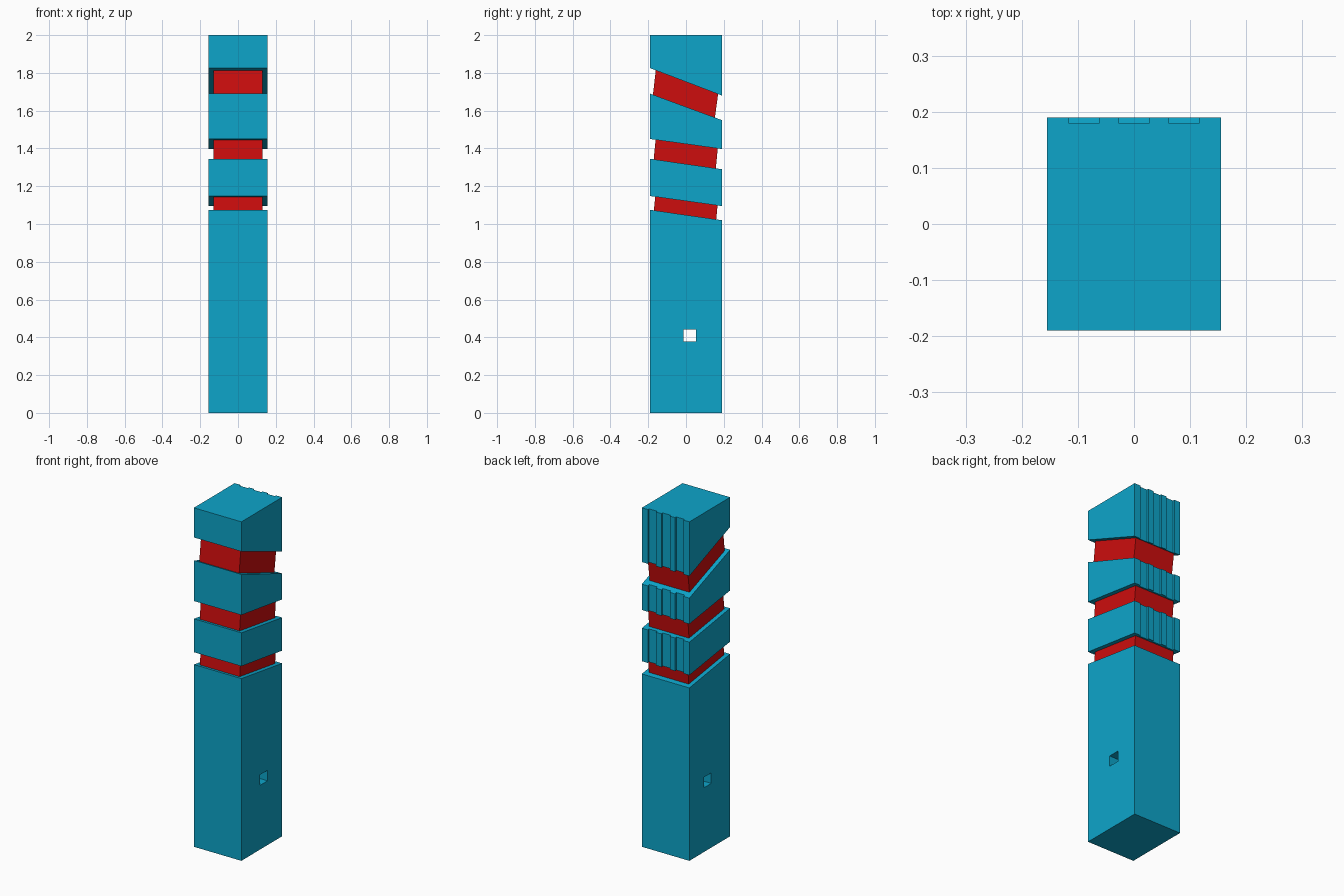
import bpy
import bmesh

old = bpy.data.objects.get("Cube")
if old:
    bpy.data.objects.remove(old, do_unlink=True)

HALF_X, HALF_Y = 0.155, 0.19


def make_material(name, rgb):
    mat = bpy.data.materials.new(name)
    mat.use_nodes = True
    mat.diffuse_color = (*rgb, 1)
    mat.node_tree.nodes["Principled BSDF"].inputs["Base Color"].default_value = (*rgb, 1)
    return mat


blue = make_material("bright_blue", (0.004, 0.376, 0.591))
red = make_material("signal_red", (0.61, 0.004, 0.004))


def loft(name, lower, upper, mat):
    """Solid between two matching rings of points."""
    bm = bmesh.new()
    low = [bm.verts.new(p) for p in lower]
    top = [bm.verts.new(p) for p in upper]
    bm.faces.new(low[::-1])
    bm.faces.new(top)
    for i in range(len(low)):
        j = (i + 1) % len(low)
        bm.faces.new((low[i], low[j], top[j], top[i]))
    bmesh.ops.recalc_face_normals(bm, faces=bm.faces)
    mesh = bpy.data.meshes.new(name)
    bm.to_mesh(mesh)
    bm.free()
    mesh.materials.append(mat)
    obj = bpy.data.objects.new(name, mesh)
    bpy.context.collection.objects.link(obj)
    return obj


def height(cut, y):
    """Height of a sloping cut, given as (front z, back z)."""
    front, back = cut
    return front + (back - front) * (y + HALF_Y) / (2 * HALF_Y)


def block(name, plan, bottom, top):
    return loft(name, [(x, y, height(bottom, y)) for x, y in plan],
                [(x, y, height(top, y)) for x, y in plan], blue)


def core(name, bottom, top, bottom_y, top_y):
    """Recessed core leaning square to the slope of its cuts."""
    def ring(cut, ys):
        return [(x, y, height(cut, y)) for x, y in
                ((-0.13, ys[0]), (0.13, ys[0]), (0.13, ys[1]), (-0.13, ys[1]))]
    return loft(name, ring(bottom, bottom_y), ring(top, top_y), red)


# Plain outline, and one with three shallow grooves in the back
plain = [(-HALF_X, -HALF_Y), (HALF_X, -HALF_Y), (HALF_X, HALF_Y), (-HALF_X, HALF_Y)]
grooved = plain[:3]
for centre in (0.089, 0, -0.089):
    right, left = centre + 0.027, centre - 0.027
    grooved += [(right, HALF_Y), (right, HALF_Y - 0.011),
                (left, HALF_Y - 0.011), (left, HALF_Y)]
grooved.append(plain[3])

# Sloping cuts, from the lowest up
post_top = (1.075, 1.02)
lower_bottom, lower_top = (1.148, 1.095), (1.345, 1.29)
middle_bottom, middle_top = (1.45, 1.397), (1.69, 1.55)
cap_bottom = (1.825, 1.68)

# Blue blocks
post = block("post", plain, (0, 0), post_top)
block("lower_block", grooved, lower_bottom, lower_top)
block("middle_block", grooved, middle_bottom, middle_top)
block("cap_block", grooved, cap_bottom, (2, 2))

# Red cores in the gaps
core("lower_core", post_top, lower_bottom, (-0.17, 0.16), (-0.163, 0.167))
core("middle_core", lower_top, middle_bottom, (-0.171, 0.158), (-0.161, 0.168))
core("upper_core", middle_top, cap_bottom, (-0.175, 0.153), (-0.16, 0.17))

# Square hole through the post from side to side
bpy.ops.mesh.primitive_cube_add(size=1, location=(0, 0.02, 0.41))
cutter = bpy.context.object
cutter.name = "hole_cutter"
cutter.scale = (1, 0.068, 0.062)
cutter.data.materials.append(blue)
cutter.hide_render = True
cutter.display_type = 'WIRE'
hole = post.modifiers.new("side_hole", 'BOOLEAN')
hole.operation = 'DIFFERENCE'
hole.solver = 'EXACT'
hole.object = cutter

# Bake the hole and drop the cutter
bpy.context.view_layer.objects.active = post
bpy.ops.object.modifier_apply(modifier=hole.name)
bpy.data.objects.remove(cutter, do_unlink=True)
